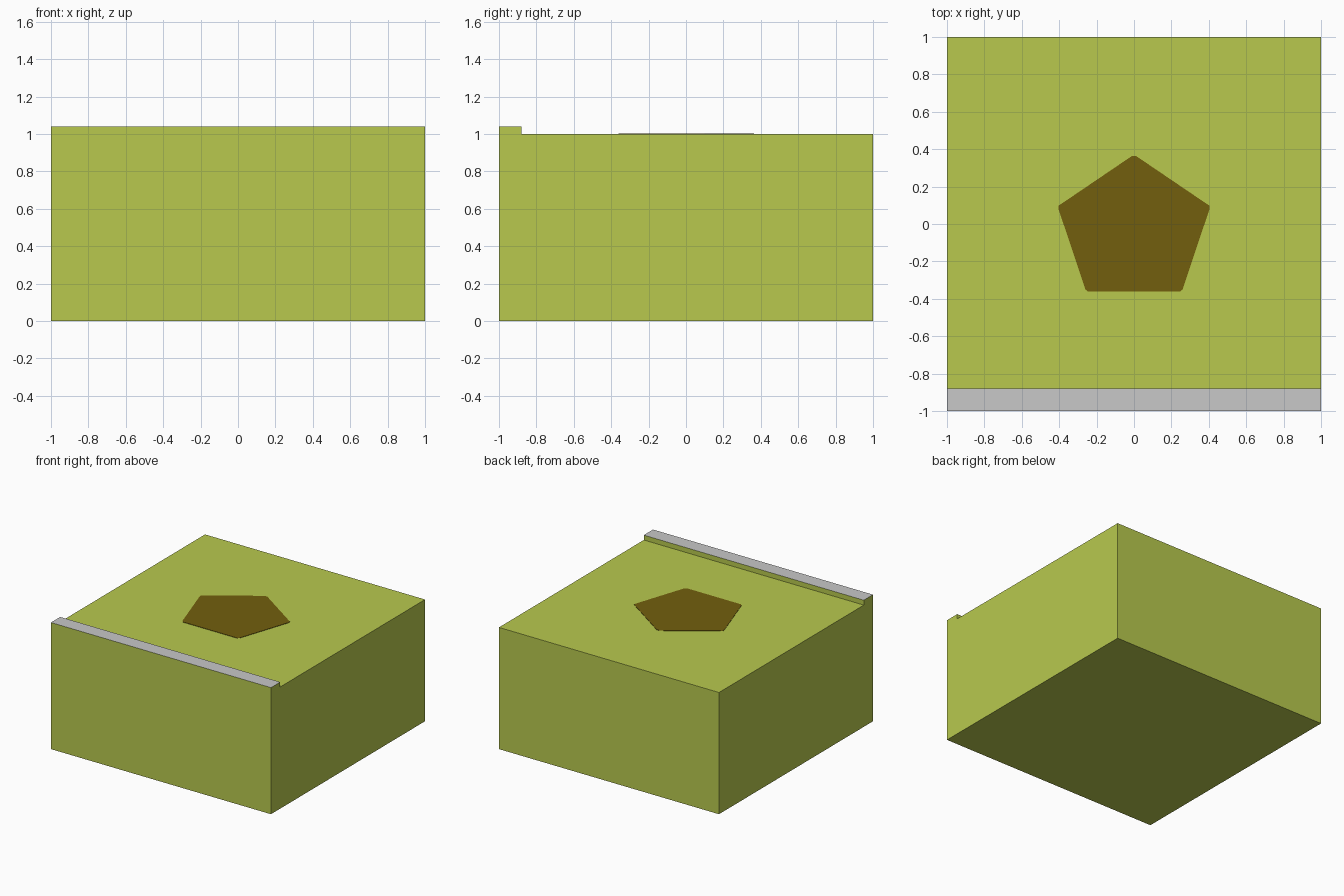
import bpy, bmesh

if "Cube" in bpy.data.objects:
    bpy.data.objects.remove(bpy.data.objects["Cube"])


def material(name, rgb):
    m = bpy.data.materials.new(name)
    m.diffuse_color = (*rgb, 1)
    m.use_nodes = True
    m.node_tree.nodes["Principled BSDF"].inputs["Base Color"].default_value = m.diffuse_color
    return m


green = material("grass green", (0.479, 0.584, 0.076))
grey = material("light grey", (0.578, 0.578, 0.578))
brown = material("earth brown", (0.171, 0.114, 0.004))


def prism(name, points, direction, mats):
    """Extrude a flat outline along a direction into a closed solid."""
    bm = bmesh.new()
    face = bm.faces.new([bm.verts.new(p) for p in points])
    ext = bmesh.ops.extrude_face_region(bm, geom=[face], use_keep_orig=True)
    verts = [g for g in ext["geom"] if isinstance(g, bmesh.types.BMVert)]
    bmesh.ops.translate(bm, verts=verts, vec=direction)
    bmesh.ops.recalc_face_normals(bm, faces=bm.faces)
    mesh = bpy.data.meshes.new(name)
    bm.to_mesh(mesh)
    bm.free()
    for m in mats:
        mesh.materials.append(m)
    obj = bpy.data.objects.new(name, mesh)
    bpy.context.collection.objects.link(obj)
    return obj


# Block with a raised lip along the front edge
LIP_Y, DECK_Z, LIP_Z = -0.88, 1.0, 1.04
profile = [(-1, 0), (1, 0), (1, DECK_Z), (LIP_Y, DECK_Z), (LIP_Y, LIP_Z), (-1, LIP_Z)]
block = prism("block", [(-1, y, z) for y, z in profile], (2, 0, 0), [green, grey])

# Only the top of the lip is grey
for p in block.data.polygons:
    if p.normal.z > 0.9 and p.center.z > DECK_Z + 0.02:
        p.material_index = 1

# Painted pentagon with slightly clipped corners, mirrored in x
half = [(0.012, 0.363), (0.403, 0.098), (0.403, 0.078), (0.26, -0.35), (0.245, -0.362)]
outline = half + [(-x, y) for x, y in reversed(half)]
prism("pentagon_patch", [(x, y, DECK_Z - 0.002) for x, y in outline], (0, 0, 0.005), [brown])
